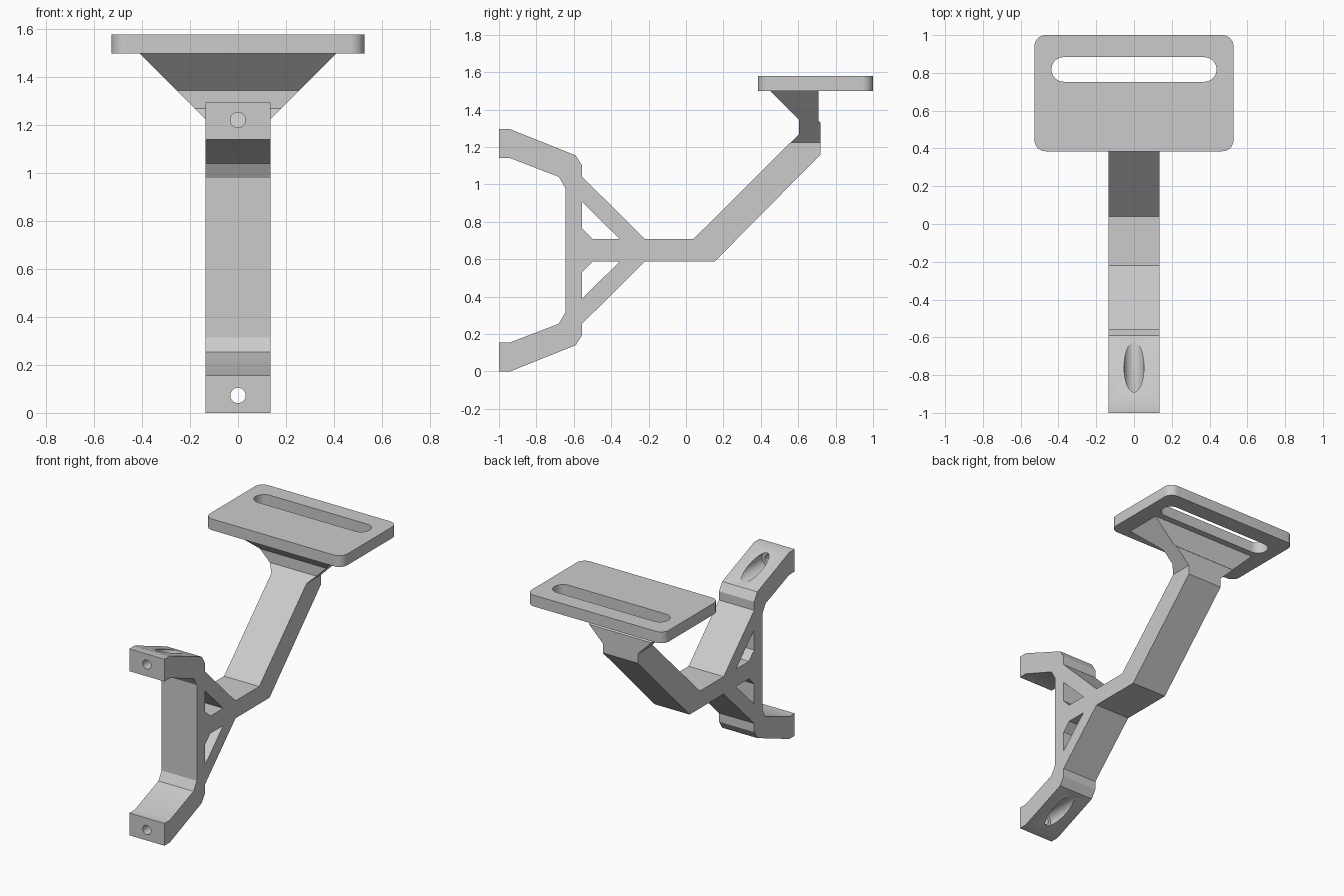
import bpy
import bmesh
import math

cube = bpy.data.objects.get("Cube")
if cube:
    bpy.data.objects.remove(cube, do_unlink=True)

grey = bpy.data.materials.new("plain grey")
grey.use_nodes = True
GREY = (0.6, 0.6, 0.6, 1)
grey.diffuse_color = GREY
grey.node_tree.nodes["Principled BSDF"].inputs["Base Color"].default_value = GREY

HALF = 0.135      # half width of the arm
MID = 0.6475      # height about which the fork is symmetric


def prism(name, points, place_a, place_b):
    """Solid between two placements of the same outline."""
    bm = bmesh.new()
    a = [bm.verts.new(place_a(*p)) for p in points]
    b = [bm.verts.new(place_b(*p)) for p in points]
    bm.faces.new(a)
    bm.faces.new(b[::-1])
    for i in range(len(a)):
        j = (i + 1) % len(a)
        bm.faces.new((a[j], a[i], b[i], b[j]))
    bmesh.ops.recalc_face_normals(bm, faces=bm.faces)
    mesh = bpy.data.meshes.new(name)
    bm.to_mesh(mesh)
    bm.free()
    mesh.materials.append(grey)
    obj = bpy.data.objects.new(name, mesh)
    bpy.context.collection.objects.link(obj)
    return obj


def side_prism(name, points, width):
    """Side outline (y, z) extruded across x; width may depend on height."""
    return prism(name, points, lambda y, z: (-width(z), y, z),
                 lambda y, z: (width(z), y, z))


def flat_prism(name, points, z0, z1):
    return prism(name, points, lambda x, y: (x, y, z0), lambda x, y: (x, y, z1))


def rod(name, radius, y0, y1, z):
    ring = [(radius * math.cos(math.tau * i / 40), radius * math.sin(math.tau * i / 40))
            for i in range(40)]
    return prism(name, ring, lambda x, h: (x, y0, z + h), lambda x, h: (x, y1, z + h))


def rounded(hx, y0, y1, r, steps=10):
    """Rounded rectangle outline, centred on x = 0."""
    corners = [(hx - r, y1 - r), (r - hx, y1 - r), (r - hx, y0 + r), (hx - r, y0 + r)]
    return [(cx + r * math.cos(math.pi / 2 * (q + i / steps)),
             cy + r * math.sin(math.pi / 2 * (q + i / steps)))
            for q, (cx, cy) in enumerate(corners) for i in range(steps + 1)]


def flip(points):
    return [(y, 2 * MID - z) for y, z in reversed(points)]


def cut(obj, cutters):
    for c in cutters:
        c.hide_render = True
        mod = obj.modifiers.new("cut", "BOOLEAN")
        mod.operation = "DIFFERENCE"
        mod.solver = "EXACT"
        mod.object = c
    graph = bpy.context.evaluated_depsgraph_get()
    mesh = bpy.data.meshes.new_from_object(obj.evaluated_get(graph))
    obj.modifiers.clear()
    obj.data = mesh
    for c in cutters:
        bpy.data.objects.remove(c, do_unlink=True)


def smooth(obj):
    bpy.ops.object.select_all(action="DESELECT")
    obj.select_set(True)
    bpy.context.view_layer.objects.active = obj
    bpy.ops.object.shade_smooth_by_angle(angle=math.radians(25))


# Forked arm: one fork prong mirrored, joined by the bent arm
prong = [(-0.645, 0.98), (-0.68, 1.04), (-0.94, 1.14), (-1, 1.14), (-1, 1.295),
         (-0.94, 1.295), (-0.59, 1.155), (-0.555, 1.1), (-0.555, 1.04), (-0.22, 0.708)]
bend = [(0.04, 0.708), (0.56, 1.225), (0.72, 1.225), (0.72, 1.16), (0.153, 0.587)]
arm = side_prism("forked_arm", prong + bend + flip(prong), lambda z: HALF)

# Brace windows and stepped bolt holes
window = [(-0.555, 0.905), (-0.555, 0.765), (-0.498, 0.708), (-0.355, 0.708)]
cutters = []
for outline in (window, flip(window)):
    cutters.append(side_prism("window_cutter", outline, lambda z: 0.3))
for z in (0.073, 1.222):
    cutters.append(rod("bolt_cutter", 0.032, -1.1, -0.85, z))
    cutters.append(rod("counterbore_cutter", 0.053, -0.91, -0.6, z))
cut(arm, cutters)
smooth(arm)

# Flared neck widening up to the plate
neck = [(0.56, 1.225), (0.605, 1.27), (0.605, 1.345), (0.45, 1.5),
        (0.708, 1.5), (0.708, 1.34), (0.72, 1.33), (0.72, 1.225)]
side_prism("flared_neck", neck, lambda z: HALF + z - 1.225)

# Slotted top plate
plate = flat_prism("top_plate", rounded(0.527, 0.385, 1, 0.06), 1.5, 1.578)
cut(plate, [flat_prism("slot_cutter", rounded(0.437, 0.753, 0.883, 0.0649), 1.4, 1.7)])
smooth(plate)
